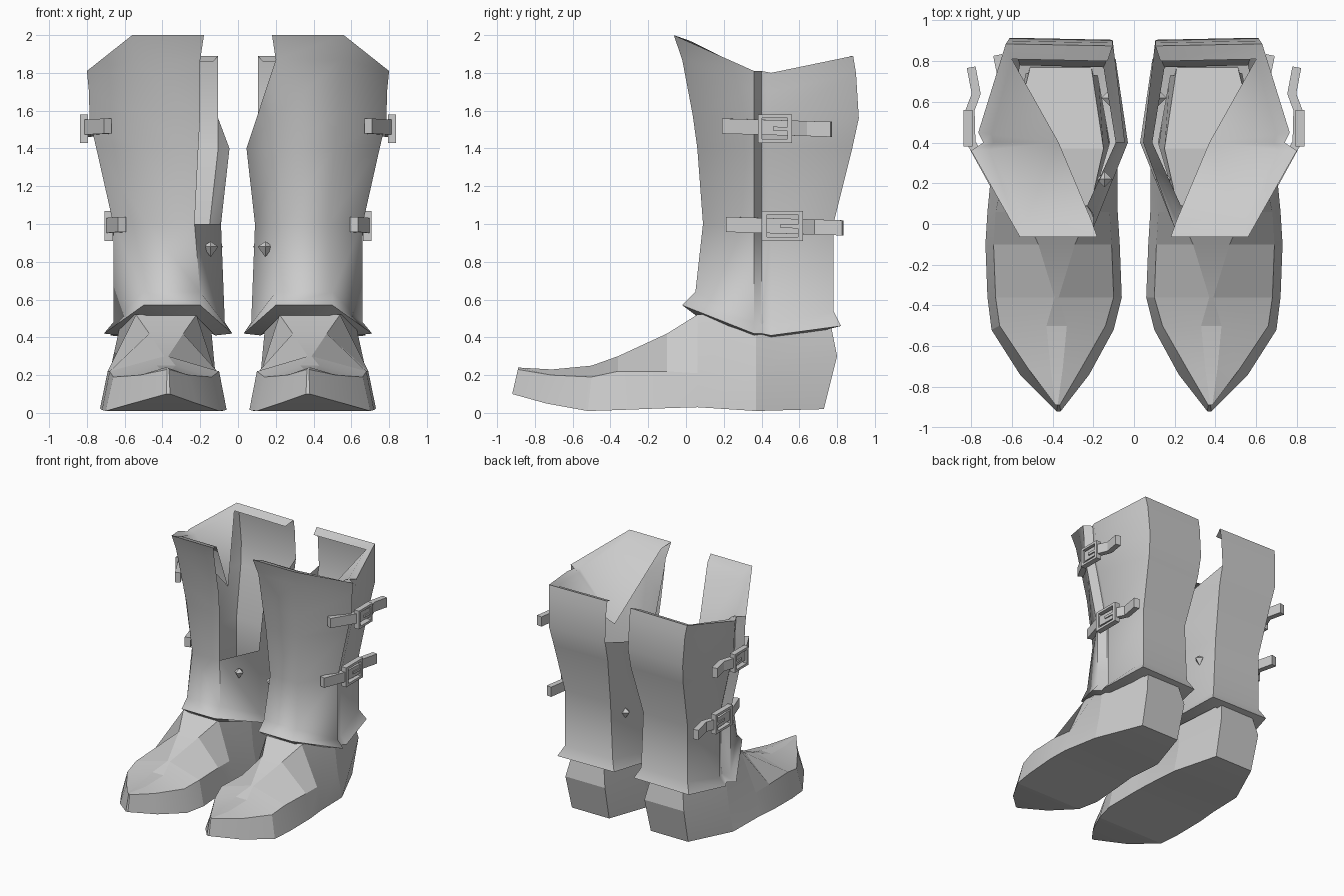
import bpy, bmesh, math
from mathutils import Vector

if "Cube" in bpy.data.objects:
    bpy.data.objects.remove(bpy.data.objects["Cube"])

mat = bpy.data.materials.new("light_grey")
mat.diffuse_color = (0.6, 0.6, 0.6, 1)
mat.use_nodes = True
mat.node_tree.nodes["Principled BSDF"].inputs["Base Color"].default_value = mat.diffuse_color


def make(name, verts, faces, side, angle=None):
    """Create a mesh; side = -1 mirrors it to the left boot."""
    me = bpy.data.meshes.new(name)
    me.from_pydata([(v[0] * side, v[1], v[2]) for v in verts], [], faces)
    me.materials.append(mat)
    bm = bmesh.new()
    bm.from_mesh(me)
    bmesh.ops.remove_doubles(bm, verts=bm.verts, dist=0.0005)
    if name.endswith("shaft"):
        if side < 0:
            bmesh.ops.reverse_faces(bm, faces=bm.faces)
    else:
        bmesh.ops.recalc_face_normals(bm, faces=bm.faces)
    bm.to_mesh(me)
    bm.free()
    ob = bpy.data.objects.new(name, me)
    bpy.context.collection.objects.link(ob)
    if angle:
        bpy.ops.object.select_all(action='DESELECT')
        ob.select_set(True)
        bpy.context.view_layer.objects.active = ob
        bpy.ops.object.shade_smooth_by_angle(angle=math.radians(angle))


def foot(side, tag):
    # y, inner x, outer x, bottom z, crease z, top z, top half width, top y shift
    rows = [(-.92, .36, .38, .10, .23, .24, .005, .03),
            (-.74, .22, .56, .05, .20, .23, .03, .03),
            (-.52, .10, .70, .01, .19, .25, .05, .02),
            (-.36, .06, .72, .015, .22, .30, .01, 0),
            (-.10, .07, .73, .025, .22, .42, .09, 0),
            (.06, .08, .72, .03, .21, .52, .16, 0),
            (.37, .08, .69, .01, .21, .53, .23, 0),
            (.73, .19, .53, .02, .30, .45, .15, .04)]
    verts, faces = [], []
    last = len(rows) - 1
    for r, (y, xi, xo, zb, zc, zt, w, dy) in enumerate(rows):
        c = .38 if r < last else .36
        k = min(.04, (xo - xi) / 4) if r < last else -.01
        dc = dy if r < last else .07
        verts += [(xi, y, zb), (xo, y, zb), (xo - k, y + dc, zc), (c + w, y + dy, zt),
                  (c - w, y + dy, zt), (xi + k, y + dc, zc)]
    n = 6
    for r in range(last):
        for i in range(n):
            a, b = r * n + i, r * n + (i + 1) % n
            faces.append((a, b, b + n, a + n))
    e = last * n
    faces += [tuple(range(n)), (e, e + 1, e + 2, e + 5), (e + 5, e + 2, e + 3, e + 4)]
    make(tag + "_foot", verts, faces, side, 12)


def shaft(side, tag):
    # front z, side z, back z, front y, back y, front inner x, front outer x, side x, back outer x, inner x
    rows = [(.51, .41, .44, .06, .74, .22, .48, .62, .53, .12),
            (.57, .42, .46, -.02, .82, .20, .50, .71, .60, .03),
            (.64, .48, .54, .05, .78, .20, .50, .66, .56, .07),
            (1.0, 1.0, 1.0, .09, .78, .23, .48, .66, .56, .09),
            (1.4, 1.4, 1.4, .06, .88, .21, .51, .75, .59, .045),
            (1.58, 1.55, 1.56, .035, .915, .20, .53, .785, .61, .045),
            (1.87, 1.71, 1.80, -.02, .90, .20, .55, .79, .62, .045),
            (2.0, 1.81, 1.89, -.065, .885, .18, .56, .80, .63, .045)]
    verts, faces = [], []
    for fz, sz, bz, yf, yb, fi, fo, xs, bo, xm in rows:
        verts += [(fi, yf, fz), (fo, yf, fz), (xs, .36, sz), (xs - .06, .40, sz),
                  (xs - .035, .45, sz - .01), (bo, yb, bz), (xm + .06, yb - .01, bz), (xm, .40, sz)]
    n = 8
    for r in range(len(rows) - 1):
        for i in range(n):
            a, b = r * n + i, r * n + (i + 1) % n
            # notch in the inner wall; the left boot is cut lower at the front
            if i == 7 and r >= (4 if side > 0 else 3):
                continue
            if i == 6 and r >= 4:
                continue
            faces.append((a, b, b + n, a + n))
    # sloping edges of the notch
    m = 4 * n + 7
    faces.append((4 * n + 6, m, 5 * n + 6))
    if side > 0:
        faces += [(m, 4 * n, 5 * n), (m, 5 * n, 6 * n)]
    # flat rim, then the lining sloping down to the middle
    t, s = 7 * n, len(verts)
    verts += [(.21, .02, 1.97), (.53, .02, 1.97), (.71, .365, 1.80), (.69, .40, 1.79),
              (.70, .44, 1.79), (.60, .81, 1.86), (.13, .80, 1.86), (.37, .40, 1.45)]
    for i in range(6):
        faces.append((t + i, t + i + 1, s + i + 1, s + i))
        if i < 5:
            faces.append((s + i, s + i + 1, s + 7))
    make(tag + "_shaft", verts, faces, side, 68)


def strap(side, tag, name, z, path, h=.04, t=.022):
    # leather band following the outer wall, its tail dropping slightly
    verts, faces = [], []
    for i, (x, y) in enumerate(path):
        p, q = path[max(i - 1, 0)], path[min(i + 1, len(path) - 1)]
        d = Vector((q[0] - p[0], q[1] - p[1])).normalized()
        nx, ny = d.y * t, -d.x * t
        zi = z - .03 * (y - .48)
        verts += [(x - nx, y - ny, zi - h), (x + nx, y + ny, zi - h),
                  (x + nx, y + ny, zi + h), (x - nx, y - ny, zi + h)]
    for r in range(len(path) - 1):
        for i in range(4):
            a, b = r * 4 + i, r * 4 + (i + 1) % 4
            faces.append((a, b, b + 4, a + 4))
    e = len(verts)
    faces += [(0, 1, 2, 3), (e - 4, e - 3, e - 2, e - 1)]
    make(tag + "_" + name, verts, faces, side)


def buckle(side, tag, name, x, y, z, w, h):
    # square frame with a prong
    verts, faces = [], []
    for dx in (-.022, .022):
        for s in (1, .75):
            verts += [(x + dx, y + a * w * s, z + b * h * s)
                      for a, b in ((-1, -1), (1, -1), (1, 1), (-1, 1))]
    for i in range(4):
        j = (i + 1) % 4
        faces += [(i, j, j + 4, i + 4), (i + 8, j + 8, j + 12, i + 12),
                  (i, j, j + 8, i + 8), (i + 4, j + 4, j + 12, i + 12)]
    make(tag + "_" + name, verts, faces, side)
    strap(side, tag, name + "_prong", z, [(x + .01, y - w * .1), (x + .01, y + w * .8)], .01, .01)


def stud(side, tag, name, x, y, z):
    # pointed rivet
    r = .04
    verts = [(x + r, y, z), (x, y + r, z), (x - r, y, z), (x, y - r, z), (x, y, z + r * .7), (x, y, z - r * 1.4)]
    faces = [f for i in range(4) for f in ((i, (i + 1) % 4, 4), ((i + 1) % 4, i, 5))]
    make(tag + "_" + name, verts, faces, side)


for side, tag in ((1, "right"), (-1, "left")):
    foot(side, tag)
    shaft(side, tag)
    strap(side, tag, "upper_strap", 1.51, [(.69, .20), (.80, .40), (.805, .56), (.775, .64), (.80, .77)])
    strap(side, tag, "lower_strap", .99, [(.615, .22), (.675, .40), (.675, .60), (.64, .68), (.67, .83)])
    buckle(side, tag, "upper_buckle", .815, .47, 1.505, .09, .075)
    buckle(side, tag, "lower_buckle", .685, .51, .99, .11, .08)
    stud(side, tag, "front_stud", .145, .22, .88)
    stud(side, tag, "back_stud", .12, .62, .88)
